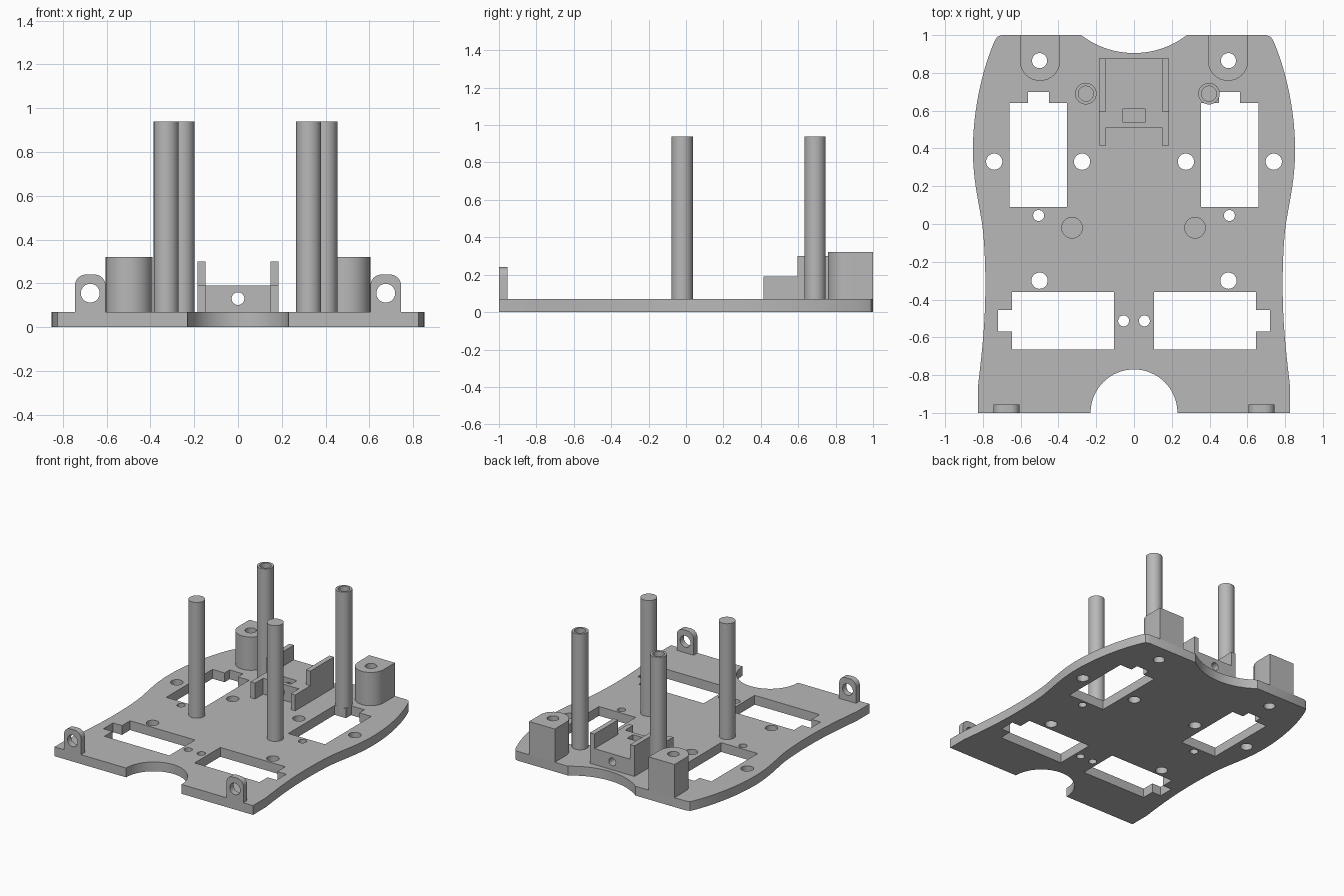
import bpy, bmesh, math
from mathutils import Matrix, Vector
from mathutils.geometry import interpolate_bezier

if "Cube" in bpy.data.objects:
    bpy.data.objects.remove(bpy.data.objects["Cube"])

GREY = (0.48, 0.48, 0.48, 1)
grey = bpy.data.materials.new("plain grey plastic")
grey.use_nodes = True
grey.diffuse_color = GREY
grey.node_tree.nodes["Principled BSDF"].inputs["Base Color"].default_value = GREY

BASE, POST_TOP = 0.07, 0.94
UPRIGHT = Matrix.Rotation(math.pi / 2, 4, 'X')   # profile y becomes z, depth runs to -y


def arc(x, y, r, start, end, n=16):
    angles = [math.radians(start + (end - start) * i / n) for i in range(n + 1)]
    return [(x + r * math.cos(a), y + r * math.sin(a)) for a in angles]


def circle(x, y, r):
    return arc(x, y, r, 0, 360, 32)[:-1]


def rect(x0, y0, x1, y1):
    return [(x0, y0), (x1, y0), (x1, y1), (x0, y1)]


def flip(loop):
    return [(-x, y) for x, y in reversed(loop)]


def prism(name, loops, low, high, turn=Matrix()):
    """Extrude an outline (first loop) with holes (other loops)."""
    curve = bpy.data.curves.new(name, 'CURVE')
    curve.dimensions, curve.fill_mode = '2D', 'BOTH'
    curve.extrude = (high - low) / 2
    for loop in loops:
        spline = curve.splines.new('POLY')
        spline.points.add(len(loop) - 1)
        for point, (x, y) in zip(spline.points, loop):
            point.co = (x, y, 0, 1)
        spline.use_cyclic_u = True
    temp = bpy.data.objects.new(name, curve)
    bpy.context.collection.objects.link(temp)
    deps = bpy.context.evaluated_depsgraph_get()
    mesh = bpy.data.meshes.new_from_object(temp.evaluated_get(deps))
    bpy.data.objects.remove(temp)
    bpy.data.curves.remove(curve)
    mesh.transform(turn @ Matrix.Translation((0, 0, (low + high) / 2)))
    bm = bmesh.new()
    bm.from_mesh(mesh)
    bmesh.ops.remove_doubles(bm, verts=bm.verts, dist=0.0001)
    bmesh.ops.recalc_face_normals(bm, faces=bm.faces)
    bm.to_mesh(mesh)
    bm.free()
    return finish(name, mesh)


def finish(name, mesh):
    mesh.materials.clear()
    mesh.materials.append(grey)
    mesh.shade_smooth()
    mesh.set_sharp_from_angle(angle=math.radians(30))
    obj = bpy.data.objects.new(name, mesh)
    bpy.context.collection.objects.link(obj)
    return obj


def cut(obj, cutter):
    """Apply a boolean difference and discard the cutter."""
    cutter.hide_render = True
    mod = obj.modifiers.new("cut", 'BOOLEAN')
    mod.operation, mod.solver, mod.object = 'DIFFERENCE', 'EXACT', cutter
    deps = bpy.context.evaluated_depsgraph_get()
    mesh = bpy.data.meshes.new_from_object(obj.evaluated_get(deps))
    name = obj.name
    bpy.data.objects.remove(obj)
    bpy.data.objects.remove(cutter)
    return finish(name, mesh)


# Base plate outline: the -x half, from the rear notch round to the front arch
side = []
for knots in [
    [(-.74, .965), (-.81, .80), (-.855, .58), (-.853, .38)],
    [(-.853, .38), (-.851, .23), (-.825, .13), (-.804, 0)],
    [(-.804, 0), (-.79, -.1), (-.786, -.25), (-.787, -.35)],
    [(-.787, -.35), (-.788, -.55), (-.81, -.72), (-.825, -.85)],
]:
    pts = interpolate_bezier(*[Vector(k).to_3d() for k in knots], 12)
    side += [(p.x, p.y) for p in pts[:-1]]
half = arc(0, 1.365, .46, 270, 232.5)                 # rear notch
half += [(-.29, 1), (-.70, 1), (-.725, .99)] + side
half += [(-.825, -.85), (-.825, -1)] + arc(0, -1, .23, 180, 90)
outline = half + flip(half)[1:-1]

# Openings, mirrored left and right
rear_window = [(-.66, .09), (-.355, .09), (-.355, .64), (-.45, .64), (-.45, .70),
               (-.56, .70), (-.56, .64), (-.66, .64)]
front_window = [(-.645, -.665), (-.105, -.665), (-.105, -.36), (-.645, -.36),
                (-.645, -.455), (-.72, -.455), (-.72, -.57), (-.645, -.57)]
holes = [rear_window, front_window]
for x, y, r in [(-.74, .33, .043), (-.275, .33, .043), (-.505, .045, .029),
                (-.5, -.3, .043), (-.055, -.513, .029), (-.5, .865, .04)]:
    holes.append(circle(x, y, r))
holes += [flip(h) for h in holes]
prism("base_plate", [outline] + holes, 0, BASE)

# Rear bosses and front lugs
for label, s in (("right", -1), ("left", 1)):
    boss = arc(s * .4975, .865, .107, 180, 360) + [(s * .4975 + .107, 1), (s * .4975 - .107, 1)]
    prism(label + "_rear_boss", [boss, circle(s * .5, .865, .04)], BASE, .32)
    cx = s * .675
    lug = [(cx - .07, BASE), (cx + .07, BASE)]
    lug += arc(cx + .02, .19, .05, 0, 90, 8) + arc(cx - .02, .19, .05, 90, 180, 8)
    prism(label + "_front_lug", [lug, circle(cx, .155, .043)], .955, 1, UPRIGHT)

# Posts: solid at the front, tubes at the rear
for label, front_x, rear_x in (("right", -.328, -.255), ("left", .323, .397)):
    prism(label + "_front_post", [circle(front_x, -.02, .057)], .01, POST_TOP)
    tube = [circle(rear_x, .69, .057), circle(rear_x, .69, .04)]
    prism(label + "_rear_tube", tube, BASE, POST_TOP)
    prism(label + "_rear_tube_foot", tube[:1], .005, BASE + .002)

# Centre bracket: drilled block with a nut slot, between two stepped walls
block = prism("bracket_block", [rect(-.149, BASE, .149, .19), circle(0, .13, .029)],
              -.875, -.51, UPRIGHT)
slot = prism("nut_slot_cutter", [rect(-.062, .54, .062, .61)], BASE + .002, .3)
cut(block, slot)
wall = [(.415, BASE), (.875, BASE), (.875, .30), (.595, .30), (.595, .19), (.415, .19)]
SIDEWAYS = Matrix(((0, 0, 1, 0), (1, 0, 0, 0), (0, 1, 0, 0), (0, 0, 0, 1)))
prism("right_bracket_wall", [wall], -.185, -.148, SIDEWAYS)
prism("left_bracket_wall", [wall], .148, .185, SIDEWAYS)
